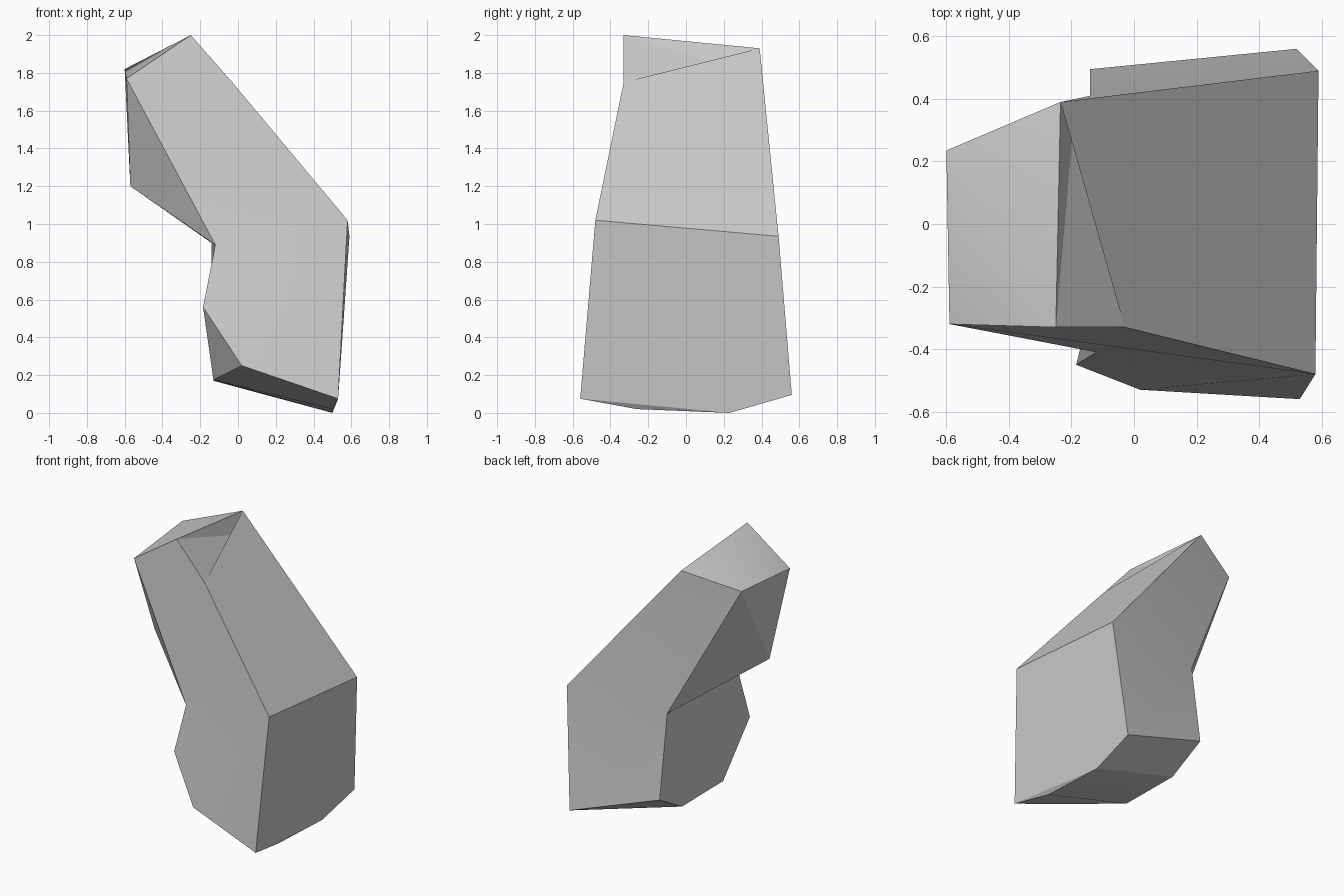
import bpy
import bmesh
import math

# Remove the default object
default_cube = bpy.data.objects.get("Cube")
if default_cube:
    bpy.data.objects.remove(default_cube, do_unlink=True)

# Single grey material
grey = bpy.data.materials.new("stone_grey")
grey.use_nodes = True
colour = (0.6, 0.6, 0.6, 1)
grey.diffuse_color = colour
grey.node_tree.nodes["Principled BSDF"].inputs["Base Color"].default_value = colour

# Corners of the bent block, named by place
corners = {
    # front outline
    "front_peak": (-.25, -.33, 2), "front_brow": (-.59, -.32, 1.77),
    "front_waist": (-.12, -.41, .89), "front_belly": (-.185, -.45, .56),
    "front_heel": (.02, -.53, .25), "front_toe": (.53, -.56, .075),
    "front_knee": (.58, -.48, 1.02), "notch_end": (-.03, -.33, 1.75),
    # back outline
    "back_peak": (-.235, .39, 1.93), "back_brow": (-.6, .235, 1.82),
    "back_waist": (-.14, .41, .9), "back_heel": (-.14, .495, .32),
    "back_toe": (.52, .56, .095), "back_knee": (.59, .49, .935),
    # chin, chamfered underside and bottom of the top notch
    "chin": (-.57, -.12, 1.2),
    "base_front_in": (-.13, -.23, .175), "base_back_in": (-.13, .23, .17),
    "base_front_out": (.5, -.26, .02), "base_back_out": (.5, .23, 0),
    "notch_floor": (-.19, .36, 1.79),
}

faces = [
    # front
    "front_peak front_brow front_waist front_knee notch_end",
    "front_waist front_belly front_heel front_knee",
    "front_heel front_toe front_knee",
    # back
    "back_peak back_knee back_waist back_brow",
    "back_waist back_knee back_toe back_heel",
    # outer slope and outer side
    "notch_end front_knee back_knee back_peak",
    "front_knee front_toe base_back_out back_toe back_knee",
    # notch in the top edge
    "front_peak notch_end notch_floor",
    "front_peak notch_floor back_peak",
    "notch_end back_peak notch_floor",
    # sloping cap
    "front_peak back_brow front_brow",
    "front_peak back_peak back_brow",
    # chin
    "front_brow back_brow chin",
    "back_brow back_waist chin",
    "front_brow chin front_waist",
    "chin back_waist front_waist",
    # inner side
    "front_waist base_back_in base_front_in front_belly",
    "front_waist back_waist back_heel base_back_in",
    "front_belly base_front_in front_heel",
    # underside
    "front_heel base_front_in base_front_out front_toe",
    "base_front_in base_back_out base_front_out",
    "base_front_in base_back_in base_back_out",
    "front_toe base_front_out base_back_out",
    "base_back_in back_heel back_toe base_back_out",
]

bm = bmesh.new()
verts = {name: bm.verts.new(place) for name, place in corners.items()}
for face in faces:
    bm.faces.new([verts[name] for name in face.split()])
bmesh.ops.recalc_face_normals(bm, faces=bm.faces)
mesh = bpy.data.meshes.new("bent_block")
bm.to_mesh(mesh)
bm.free()
mesh.materials.append(grey)

block = bpy.data.objects.new("bent_block", mesh)
bpy.context.collection.objects.link(block)

# Smooth the gentle creases, keep the corners sharp
for other in bpy.context.selected_objects:
    other.select_set(False)
block.select_set(True)
bpy.context.view_layer.objects.active = block
bpy.ops.object.shade_smooth_by_angle(angle=math.radians(20))
